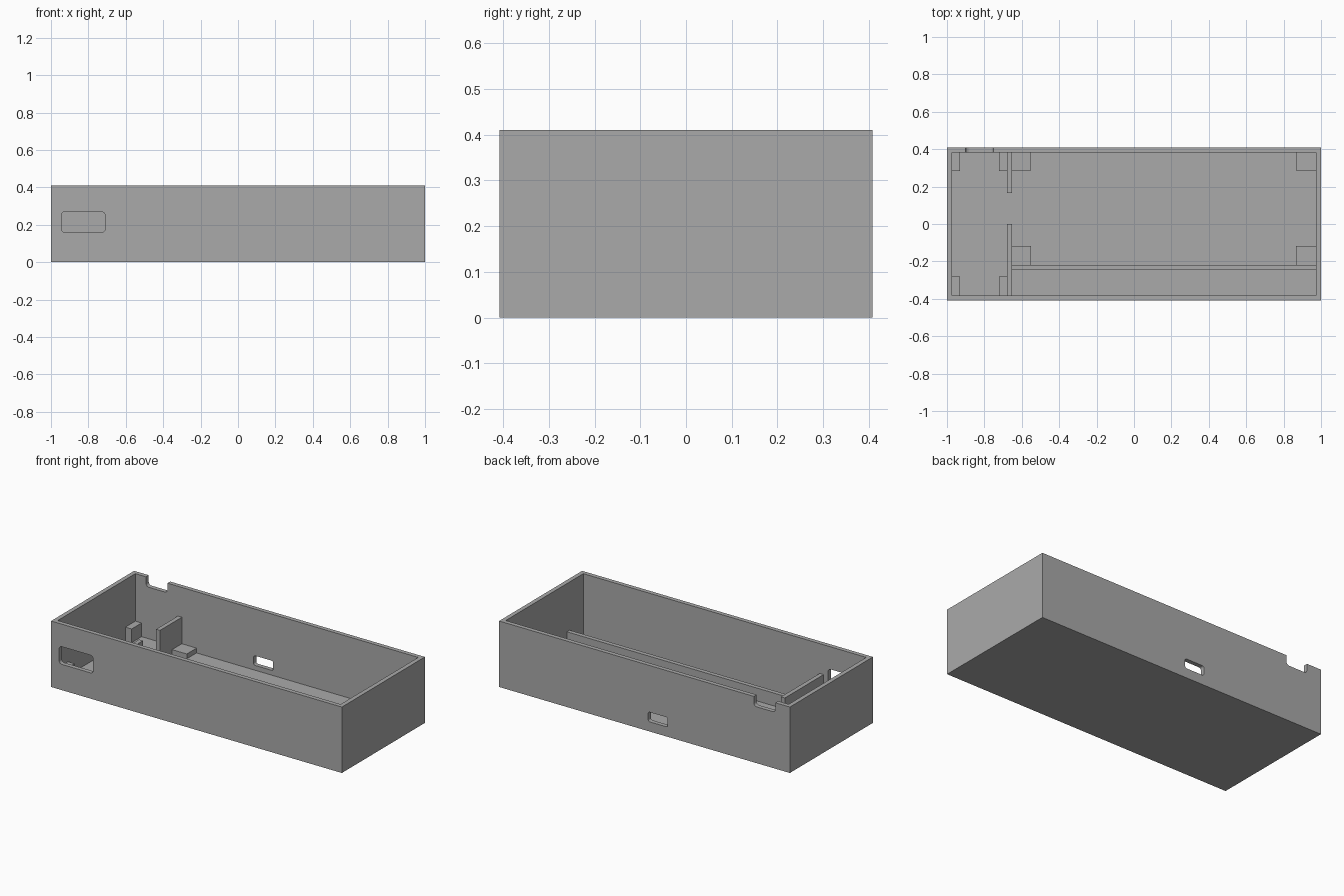
import bpy
import bmesh

default_cube = bpy.data.objects.get("Cube")
if default_cube:
    bpy.data.objects.remove(default_cube, do_unlink=True)

HX, HY, HEIGHT = 1.0, 0.408, 0.41
WALL, FLOOR = 0.027, 0.03
IX, IY = HX - WALL, HY - WALL
BITE = 0.005  # how far inner parts sink into floor and walls

grey = bpy.data.materials.new("matte grey")
grey.use_nodes = True
grey.diffuse_color = (0.4, 0.4, 0.4, 1)
grey.node_tree.nodes["Principled BSDF"].inputs["Base Color"].default_value = (0.4, 0.4, 0.4, 1)


def box(name, x, y, z, corner=0.0):
    """Box between pairs of limits; corner rounds the edges running along y."""
    bm = bmesh.new()
    bmesh.ops.create_cube(bm, size=1)
    for v in bm.verts:
        v.co = [lim[0] if c < 0 else lim[1] for c, lim in zip(v.co, (x, y, z))]
    if corner:
        edges = [e for e in bm.edges
                 if abs(e.verts[0].co.y - e.verts[1].co.y) > 1e-4]
        bmesh.ops.bevel(bm, geom=edges, offset=corner, segments=5,
                        profile=0.5, affect='EDGES')
    mesh = bpy.data.meshes.new(name)
    bm.to_mesh(mesh)
    bm.free()
    mesh.materials.append(grey)
    obj = bpy.data.objects.new(name, mesh)
    bpy.context.collection.objects.link(obj)
    return obj


def cut(target, cutter):
    mod = target.modifiers.new(cutter.name, 'BOOLEAN')
    mod.operation = 'DIFFERENCE'
    mod.solver = 'EXACT'
    mod.object = cutter
    bpy.context.view_layer.objects.active = target
    bpy.ops.object.modifier_apply(modifier=mod.name)
    bpy.data.objects.remove(cutter, do_unlink=True)


# Open tray with its wall openings
shell = box("case_shell", (-HX, HX), (-HY, HY), (0, HEIGHT))
front = (-HY - 0.1, -IY + 0.05)
back = (IY - 0.05, HY + 0.1)
cut(shell, box("cavity_cutter", (-IX, IX), (-IY, IY), (FLOOR, HEIGHT + 0.2)))
cut(shell, box("front_window_cutter", (-0.945, -0.71), front, (0.16, 0.27), 0.02))
cut(shell, box("back_port_cutter", (-0.16, -0.025), back, (0.06, 0.12), 0.012))
cut(shell, box("back_notch_cutter", (-0.9, -0.752), back, (0.35, HEIGHT + 0.1), 0.02))

# Partitions between the bays
BASE = FLOOR - BITE
PX0, PX1 = -0.68, -0.653
box("partition_back", (PX0, PX1), (0.167, IY + BITE), (BASE, 0.225))
box("partition_front", (PX0, PX1), (-IY - BITE, 0.0), (BASE, 0.225))
box("long_rib", (PX1 - BITE, IX + BITE), (-0.247, -0.22), (BASE, 0.11))

# Low standoffs in the corners of the large bay
for side_x, x in (("right", (PX1 - BITE, -0.552)), ("left", (0.867, IX + BITE))):
    for side_y, y in (("back", (0.285, IY + BITE)), ("front", (-0.22 - BITE, -0.118))):
        box(f"standoff_{side_y}_{side_x}", x, y, (BASE, 0.06))

# Taller posts in the corners of the small bay
for side_x, x in (("right", (-IX - BITE, -0.93)), ("left", (-0.722, PX0 + BITE))):
    for side_y, y in (("back", (0.283, IY + BITE)), ("front", (-IY - BITE, -0.28))):
        box(f"post_{side_y}_{side_x}", x, y, (BASE, 0.115))
